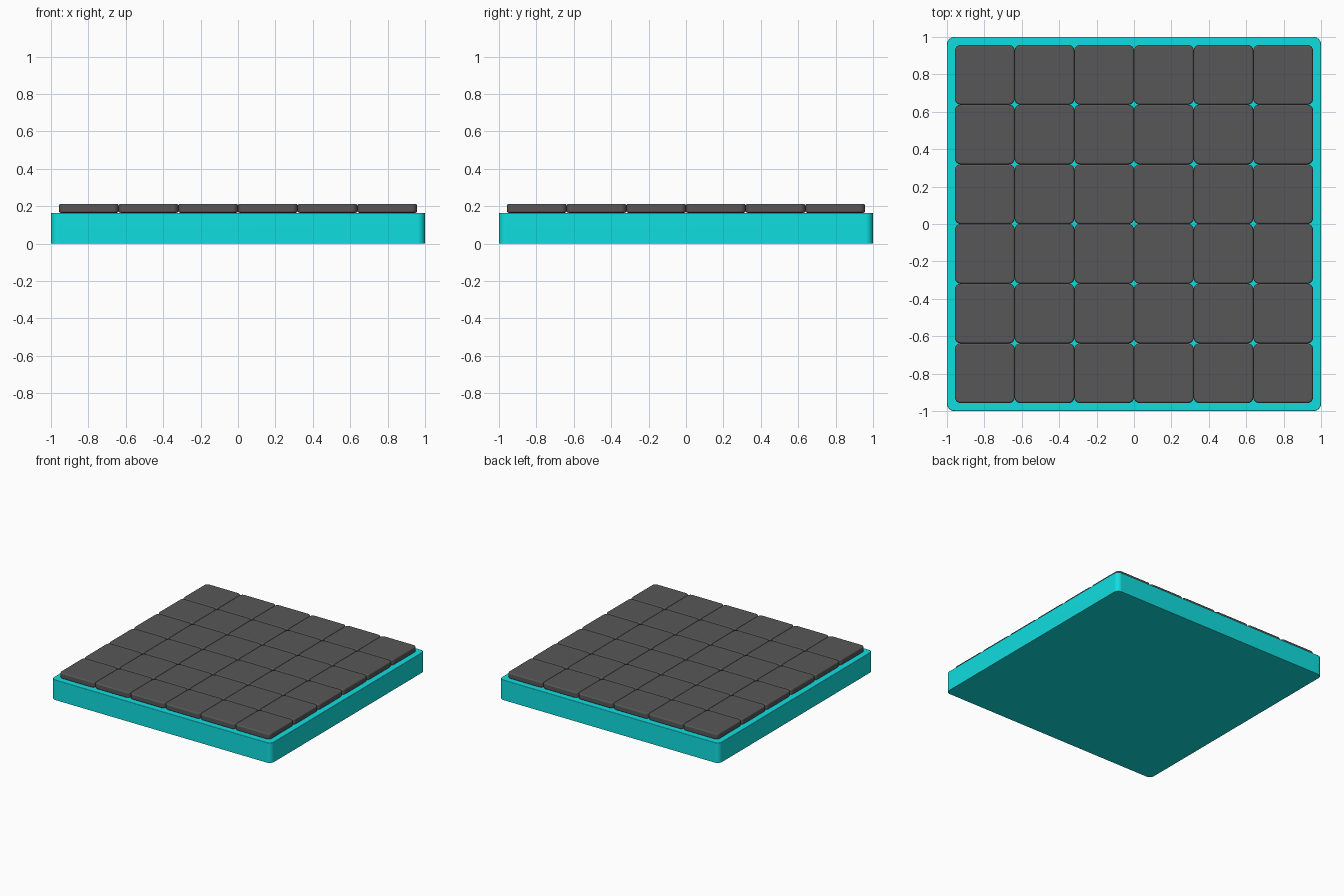
import bpy, bmesh

if "Cube" in bpy.data.objects:
    bpy.data.objects.remove(bpy.data.objects["Cube"])

def material(name, color):
    m = bpy.data.materials.new(name)
    m.diffuse_color = color
    m.use_nodes = True
    m.node_tree.nodes["Principled BSDF"].inputs["Base Color"].default_value = m.diffuse_color
    return m

def rounded_slab(name, size, z0, z1, corner, rim, mat, both=True):
    """Box with rounded vertical corners and a softened rim."""
    bm = bmesh.new()
    bmesh.ops.create_cube(bm, size=1)
    for v in bm.verts:
        v.co.x *= size
        v.co.y *= size
        v.co.z = z1 if v.co.z > 0 else z0
    upright = [e for e in bm.edges if abs(e.verts[0].co.z - e.verts[1].co.z) > 1e-4]
    bmesh.ops.bevel(bm, geom=upright, offset=corner, segments=6,
                    profile=0.5, affect='EDGES')
    levels = (z0, z1) if both else (z1,)
    rims = [e for e in bm.edges
            if any(all(abs(v.co.z - z) < 1e-5 for v in e.verts) for z in levels)]
    bmesh.ops.bevel(bm, geom=rims, offset=rim, segments=4,
                    profile=0.5, affect='EDGES')
    mesh = bpy.data.meshes.new(name)
    bm.to_mesh(mesh)
    bm.free()
    mesh.materials.append(mat)
    return mesh

def place(name, mesh, loc=(0, 0, 0)):
    ob = bpy.data.objects.new(name, mesh)
    ob.location = loc
    bpy.context.collection.objects.link(ob)
    ob.select_set(True)
    bpy.context.view_layer.objects.active = ob
    # Keeps the large faces evenly shaded next to their bevels
    weighted = ob.modifiers.new("even_shading", 'WEIGHTED_NORMAL')
    weighted.keep_sharp = True
    return ob

teal = material("teal", (0.005, 0.73, 0.745, 1))
charcoal = material("charcoal", (0.095, 0.095, 0.095, 1))

# Base block
place("base", rounded_slab("base", 2.0, 0, 0.165, 0.04, 0.005, teal, both=False))

# Grid of 6 x 6 tiles sharing one mesh
N, PITCH = 6, 0.319
tile = rounded_slab("tile", PITCH, 0.165, 0.213, 0.03, 0.01, charcoal)
for i in range(N):
    for j in range(N):
        place(f"tile_{i}_{j}", tile,
              ((i - (N - 1) / 2) * PITCH, (j - (N - 1) / 2) * PITCH, 0))

bpy.ops.object.shade_smooth_by_angle()
